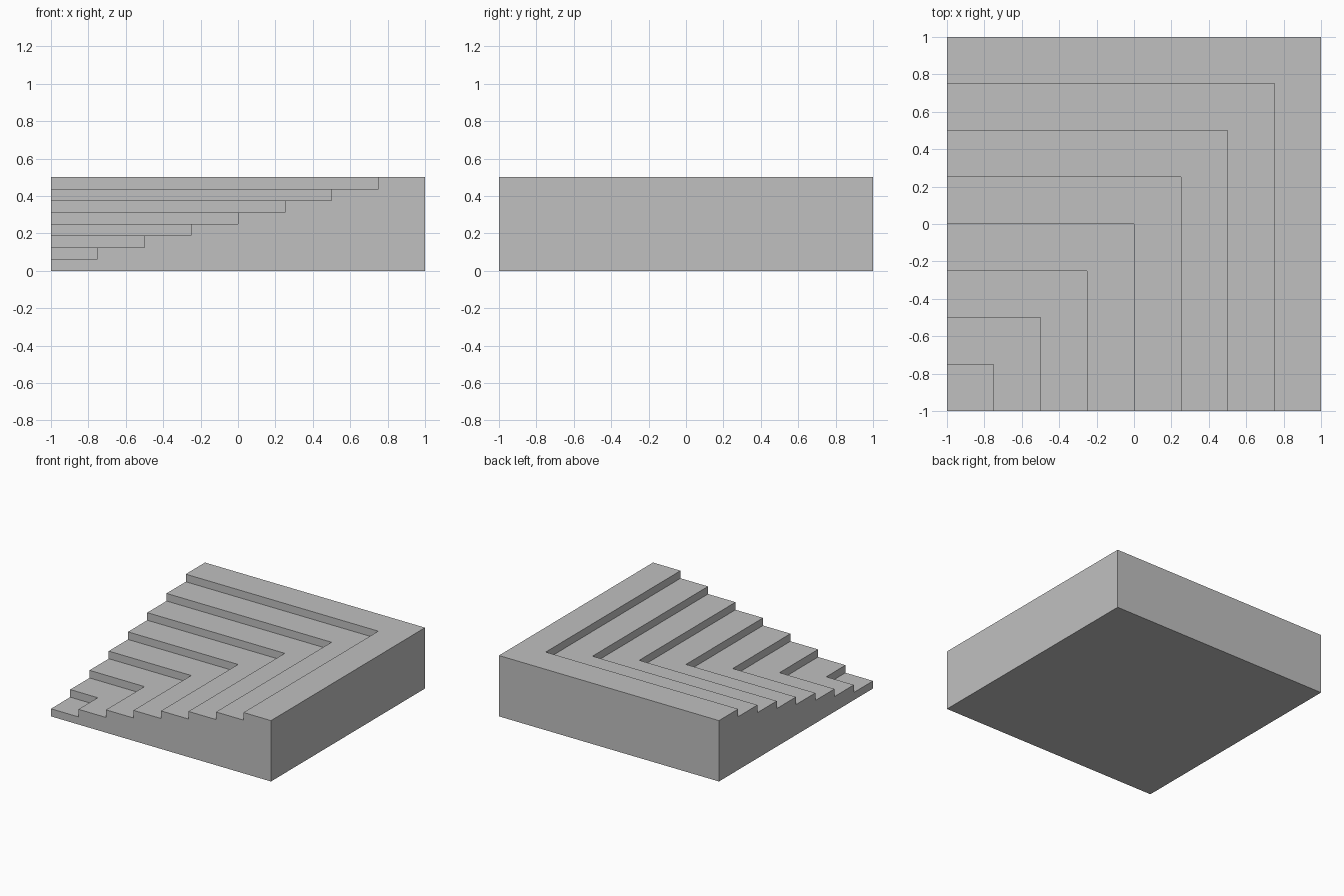
import bpy
import bmesh

cube = bpy.data.objects.get("Cube")
if cube:
    bpy.data.objects.remove(cube, do_unlink=True)

STEPS = 8
RUN = 2 / STEPS
RISE = 0.5 / STEPS
LOW, HIGH = -1.0, 1.0

stone = bpy.data.materials.new("plain grey")
stone.use_nodes = True
stone.diffuse_color = (0.53, 0.53, 0.53, 1)
stone.node_tree.nodes["Principled BSDF"].inputs["Base Color"].default_value = stone.diffuse_color

bm = bmesh.new()


def face(points):
    bm.faces.new([bm.verts.new(p) for p in points])


# L-shaped treads and the risers on their inner edges
profile = []
for k in range(STEPS):
    inner, outer = LOW + RUN * k, LOW + RUN * (k + 1)
    base, top = RISE * k, RISE * (k + 1)
    profile += [(inner, top), (outer, top)]
    outline = [(outer, LOW), (outer, outer), (LOW, outer)]
    if k == 0:
        outline.append((LOW, LOW))
    else:
        corner = [(LOW, inner), (inner, inner), (inner, LOW)]
        outline += corner
        for (x1, y1), (x2, y2) in zip(corner, corner[1:]):
            face([(x1, y1, base), (x2, y2, base), (x2, y2, top), (x1, y1, top)])
    face([(x, y, top) for x, y in outline])

# Stepped walls on the front and right sides
profile += [(HIGH, 0), (LOW, 0)]
face([(s, LOW, z) for s, z in profile])
face([(LOW, s, z) for s, z in profile])

# Plain left and back walls, and the underside
full = RISE * STEPS
face([(HIGH, LOW, 0), (HIGH, HIGH, 0), (HIGH, HIGH, full), (HIGH, LOW, full)])
face([(LOW, HIGH, 0), (HIGH, HIGH, 0), (HIGH, HIGH, full), (LOW, HIGH, full)])
face([(LOW, LOW, 0), (LOW, HIGH, 0), (HIGH, HIGH, 0), (HIGH, LOW, 0)])

bmesh.ops.remove_doubles(bm, verts=bm.verts[:], dist=0.0001)
bmesh.ops.recalc_face_normals(bm, faces=bm.faces[:])

mesh = bpy.data.meshes.new("inner_corner_stairs")
bm.to_mesh(mesh)
bm.free()
mesh.materials.append(stone)
stairs = bpy.data.objects.new("inner_corner_stairs", mesh)
bpy.context.collection.objects.link(stairs)
